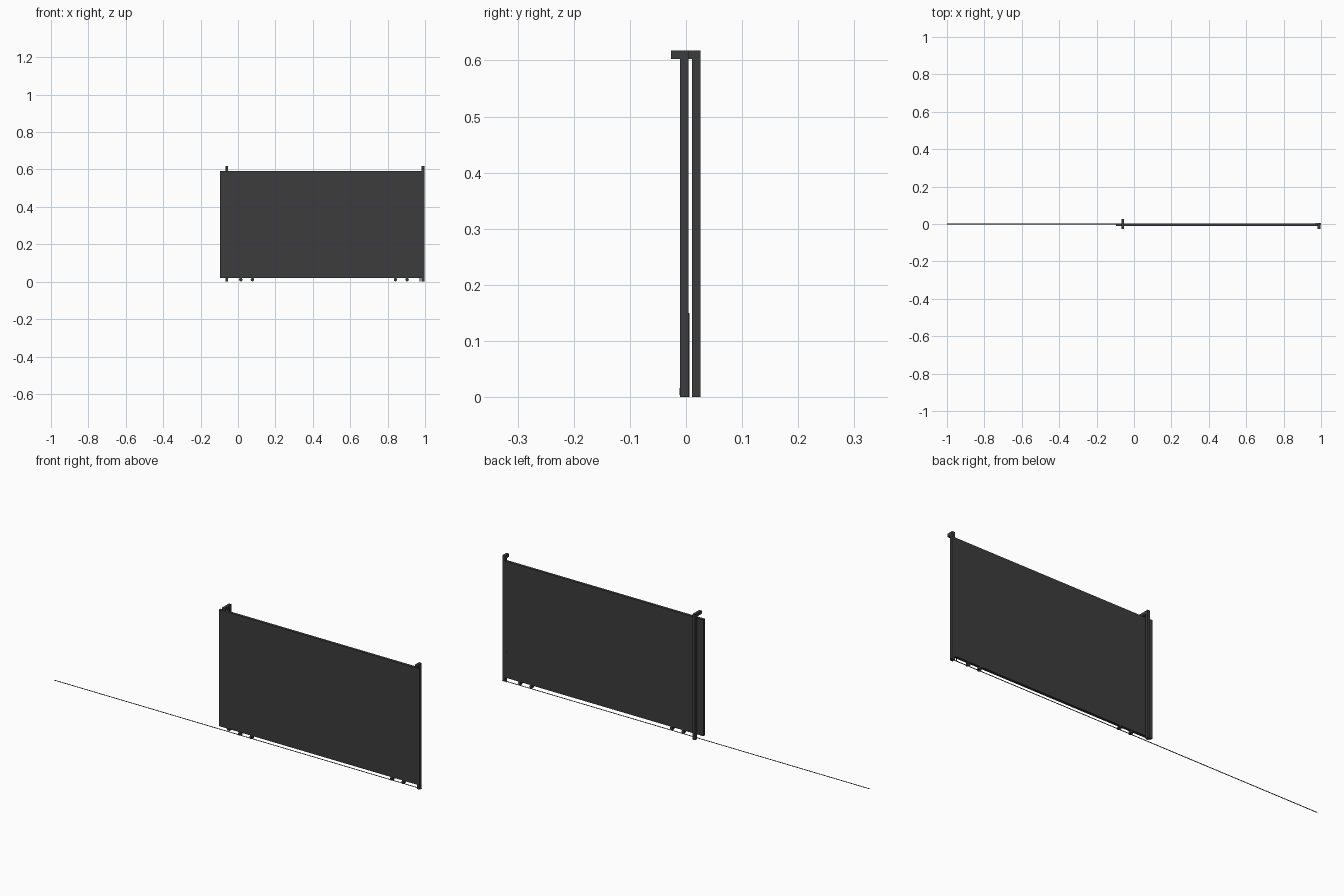
import bpy, math

if "Cube" in bpy.data.objects:
    bpy.data.objects.remove(bpy.data.objects["Cube"])

dark = bpy.data.materials.new("dark_grey")
dark.diffuse_color = (0.045, 0.045, 0.045, 1)
dark.use_nodes = True
dark.node_tree.nodes["Principled BSDF"].inputs["Base Color"].default_value = dark.diffuse_color

def box(name, x0, x1, y0, y1, z0, z1):
    bpy.ops.mesh.primitive_cube_add(size=1, location=((x0+x1)/2, (y0+y1)/2, (z0+z1)/2))
    o = bpy.context.object
    o.name = name
    o.scale = (x1-x0, y1-y0, z1-z0)
    bpy.ops.object.transform_apply(location=False, rotation=False, scale=True)
    o.data.materials.append(dark)
    return o

def wheel(name, x, y, z, r, depth):
    bpy.ops.mesh.primitive_cylinder_add(vertices=24, radius=r, depth=depth,
                                        location=(x, y, z), rotation=(math.pi/2, 0, 0))
    o = bpy.context.object
    o.name = name
    o.data.materials.append(dark)
    bpy.ops.object.shade_smooth_by_angle()
    return o

PY0, PY1 = -0.0095, 0.0040      # gate leaf thickness
MID = (PY0 + PY1) / 2

# flat gate leaf
box("gate_leaf", -0.097, 0.982, PY0, PY1, 0.02, 0.593)

# ground rail over the full travel
box("ground_rail", -1, 1, -0.0015, 0.0015, 0, 0.002)

# rollers with brackets, axle caps on the front side
for i, x in enumerate((0.015, 0.077, 0.842, 0.904)):
    wheel(f"roller_{i}", x, MID, 0.011, 0.009, 0.008)
    box(f"roller_bracket_{i}", x-0.006, x+0.006, PY0+0.001, PY1-0.001, 0.010, 0.021)
    wheel(f"axle_{i}", x, MID-0.002, 0.010, 0.007, 0.0075)
    wheel(f"axle_cap_{i}", x, -0.0105, 0.010, 0.006, 0.003)

# guide post behind the leaf, with an arm reaching over it
box("guide_post", -0.067, -0.053, 0.0105, 0.0255, 0, 0.603)
box("guide_arm", -0.067, -0.053, -0.027, 0.0255, 0.603, 0.618)

# closing post at the end, with a short arm
box("closing_post", 0.982, 0.997, -0.011, 0.0042, 0, 0.603)
box("closing_arm", 0.982, 0.997, -0.027, 0.0042, 0.603, 0.618)

# slim stop bar behind the closing edge
box("stop_bar", 0.971, 0.977, 0.0040, 0.0062, 0, 0.15)
